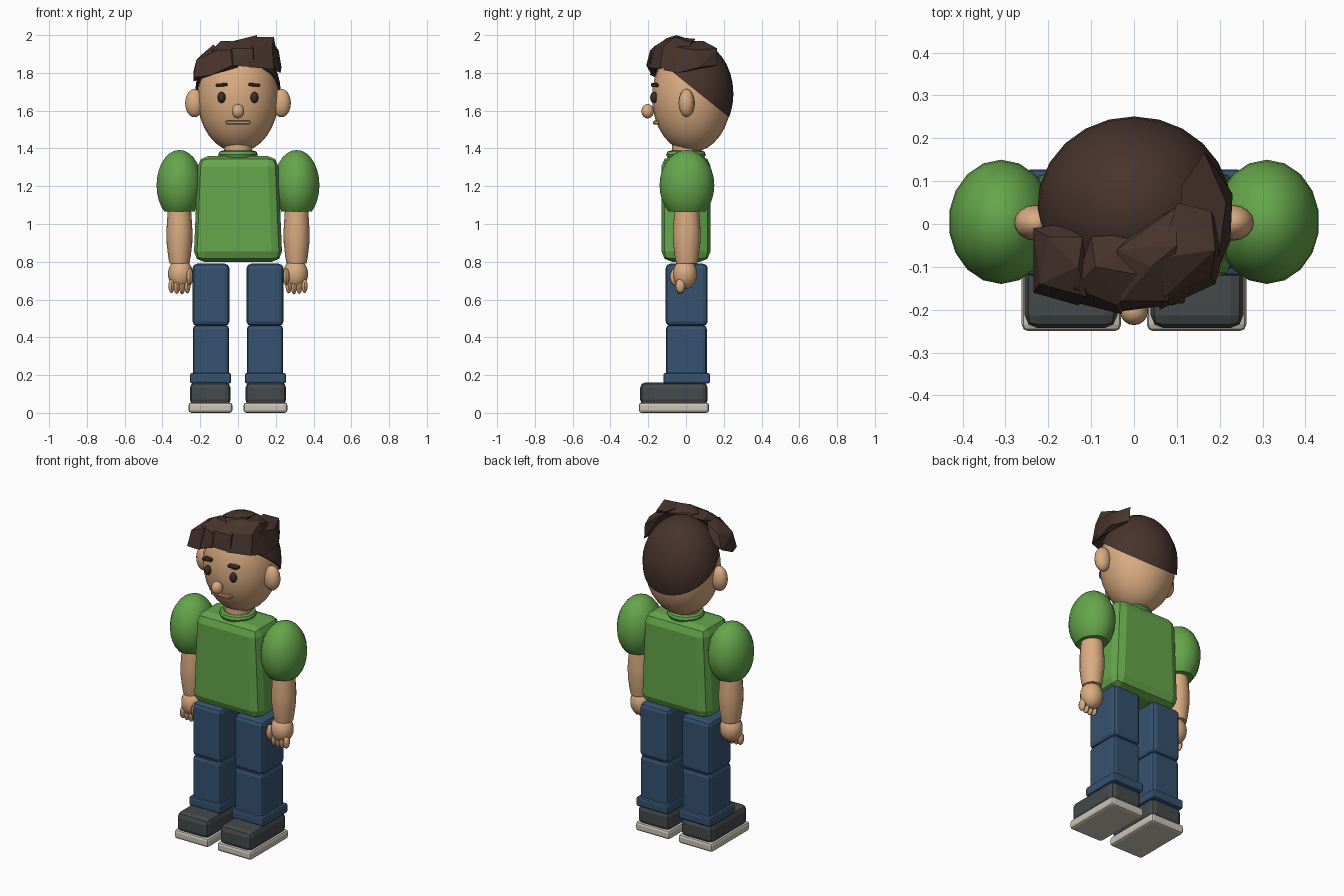
import bpy, bmesh, math
from mathutils import Matrix, Vector

if "Cube" in bpy.data.objects:
    bpy.data.objects.remove(bpy.data.objects["Cube"])


def mat(name, r, g, b):
    m = bpy.data.materials.new(name)
    m.diffuse_color = (r, g, b, 1)
    m.use_nodes = True
    m.node_tree.nodes["Principled BSDF"].inputs["Base Color"].default_value = m.diffuse_color
    return m


SKIN = mat("skin", 0.70, 0.41, 0.22)
LIP = mat("lip", 0.55, 0.30, 0.16)
GREEN = mat("green_shirt", 0.13, 0.38, 0.07)
DENIM = mat("denim_blue", 0.036, 0.085, 0.16)
SHOE = mat("shoe_grey", 0.058, 0.068, 0.07)
SOLE = mat("sole_cream", 0.60, 0.56, 0.47)
HAIR = mat("hair_brown", 0.064, 0.034, 0.026)
EYE = mat("eye_brown", 0.05, 0.026, 0.02)


def finish(bm, name, material, smooth=None):
    bmesh.ops.recalc_face_normals(bm, faces=bm.faces[:])
    me = bpy.data.meshes.new(name)
    bm.to_mesh(me)
    bm.free()
    me.materials.append(material)
    ob = bpy.data.objects.new(name, me)
    bpy.context.collection.objects.link(ob)
    if smooth:
        bpy.ops.object.select_all(action='DESELECT')
        ob.select_set(True)
        bpy.context.view_layer.objects.active = ob
        bpy.ops.object.shade_smooth_by_angle(angle=math.radians(smooth))
    return ob


def ellipsoid(name, c, r, material, seg=16, rings=12, cut=None):
    """Ellipsoid; cut = (point, normal) removes and caps the side the normal faces."""
    bm = bmesh.new()
    bmesh.ops.create_uvsphere(bm, u_segments=seg, v_segments=rings, radius=1)
    bmesh.ops.transform(bm, verts=bm.verts[:],
                        matrix=Matrix.Translation(c) @ Matrix.Diagonal((*r, 1)))
    if cut:
        res = bmesh.ops.bisect_plane(bm, geom=bm.verts[:] + bm.edges[:] + bm.faces[:],
                                     plane_co=cut[0], plane_no=cut[1], clear_outer=True)
        rim = [e for e in res['geom_cut'] if isinstance(e, bmesh.types.BMEdge)]
        bmesh.ops.contextual_create(bm, geom=rim)
    return finish(bm, name, material, 40)


def box(name, lo, hi, material, bevel, segs=2, taper=1.0, tilt=0.0):
    """Bevelled box between two corners; taper scales the top in x."""
    lo, hi = Vector(lo), Vector(hi)
    bm = bmesh.new()
    bmesh.ops.create_cube(bm, size=1)
    size = hi - lo
    for v in bm.verts:
        v.co = Vector(a * b for a, b in zip(v.co, size))
        if v.co.z > 0:
            v.co.x *= taper
    bmesh.ops.bevel(bm, geom=bm.edges[:], offset=bevel, segments=segs,
                    profile=0.5, affect='EDGES')
    bmesh.ops.transform(bm, verts=bm.verts[:],
                        matrix=Matrix.Translation((lo + hi) / 2) @ Matrix.Rotation(tilt, 4, 'Y'))
    return finish(bm, name, material)


def lathe(name, c, profile, material, seg=16, closed=False, sy=1.0):
    """Revolve (radius, z) points about a vertical axis through c."""
    bm = bmesh.new()
    rings = [[bm.verts.new((c[0] + r * math.cos(2 * math.pi * i / seg),
                            c[1] + sy * r * math.sin(2 * math.pi * i / seg), z))
              for i in range(seg)] for r, z in profile]
    pairs = list(zip(rings, rings[1:]))
    if closed:
        pairs.append((rings[-1], rings[0]))
    else:
        bm.faces.new(rings[0])
        bm.faces.new(rings[-1])
    for a, b in pairs:
        for i in range(seg):
            j = (i + 1) % seg
            bm.faces.new((a[i], a[j], b[j], b[i]))
    return finish(bm, name, material, 40)


def clump(name, pts):
    """Faceted lock of hair wrapped around a few points."""
    bm = bmesh.new()
    for p in pts:
        bm.verts.new(p)
    res = bmesh.ops.convex_hull(bm, input=bm.verts[:])
    loose = [v for v in bm.verts if not v.link_faces]
    bmesh.ops.delete(bm, geom=loose, context='VERTS')
    return finish(bm, name, HAIR)


# torso, neck and collar
box("torso", (-0.235, -0.13, 0.80), (0.235, 0.13, 1.36), GREEN, 0.055, 2, 0.9)
lathe("neck", (0, 0), [(0.075, 1.32), (0.075, 1.45)], SKIN)
lathe("collar", (0, 0), [(0.083 + 0.022 * math.cos(a * math.pi / 4),
                          1.367 + 0.022 * math.sin(a * math.pi / 4)) for a in range(8)],
      GREEN, 20, True)

# head and face
ellipsoid("head", (0, 0.03, 1.67), (0.215, 0.21, 0.29), SKIN, 24, 16)
ellipsoid("nose", (0, -0.203, 1.597), (0.033, 0.033, 0.038), SKIN)
box("mouth", (-0.065, -0.175, 1.527), (0.065, -0.14, 1.547), LIP, 0.005, 1)

# hair: cap with a hairline sloping down to the nape, then a faceted fringe
ellipsoid("hair_cap", (0, 0.037, 1.69), (0.227, 0.214, 0.28), HAIR, 24, 16,
          ((0, -0.09, 1.82), (0, -0.8, -1)))
clump("fringe_left", [
    (-.235, -.12, 1.755), (-.235, -.16, 1.775), (-.235, -.01, 1.81), (-.22, -.14, 1.87),
    (-.20, -.03, 1.89), (-.13, -.19, 1.79), (-.11, -.17, 1.92), (-.12, -.03, 1.94),
    (-.17, 0, 1.85), (-.13, -.10, 1.95)])
clump("fringe_mid_left", [
    (-.15, -.18, 1.785), (-.14, -.15, 1.92), (-.03, -.21, 1.84), (-.04, -.19, 1.92),
    (-.09, -.10, 1.97), (.02, -.12, 1.965), (.03, -.02, 1.95), (-.10, -.03, 1.95),
    (0, -.15, 1.83)])
clump("fringe_middle", [
    (-.04, -.205, 1.84), (.08, -.19, 1.83), (.08, -.18, 1.93), (-.03, -.18, 1.93),
    (.04, -.10, 1.985), (-.04, -.06, 1.965), (.10, .04, 1.97), (.10, -.05, 2.0),
    (0, -.02, 1.95)])
clump("fringe_right", [
    (.06, -.20, 1.83), (.19, -.14, 1.82), (.18, -.12, 1.94), (.07, -.17, 1.94),
    (.06, -.08, 1.99), (.19, -.06, 1.99), (.215, -.04, 1.85), (.10, .05, 1.98),
    (.18, .03, 1.96)])
clump("fringe_side", [
    (.19, -.12, 1.815), (.225, -.04, 1.80), (.23, .07, 1.83), (.215, .05, 1.92),
    (.17, .165, 1.84), (.165, .165, 1.93), (.11, .09, 1.97), (.20, -.06, 1.94),
    (.11, -.03, 1.96)])

for s, side in ((-1, "left"), (1, "right")):
    # facial features
    ellipsoid(side + "_ear", (s * 0.23, 0.003, 1.64), (0.05, 0.042, 0.075), SKIN)
    ellipsoid(side + "_eye", (s * 0.087, -0.17, 1.67), (0.021, 0.02, 0.03), EYE, 12, 8)
    box(side + "_eyebrow", (s * 0.087 - 0.032, -0.185, 1.728),
        (s * 0.087 + 0.032, -0.145, 1.745), HAIR, 0.005, 1, 1, s * 0.08)

    # arm with puffed sleeve
    x = s * 0.31
    ellipsoid(side + "_sleeve", (x, 0.005, 1.205), (0.123, 0.145, 0.187), GREEN, 18, 14,
              ((0, 0, 1.067), (0, 0, -1)))
    lathe(side + "_arm", (x, 0.004),
          [(0.058, 1.12), (0.064, 1.04), (0.069, 0.96), (0.068, 0.90), (0.060, 0.83),
           (0.053, 0.79)], SKIN, 16, False, 1.06)

    # hand: palm, fingers and thumb
    ellipsoid(side + "_palm", (x - s * 0.005, -0.005, 0.735), (0.066, 0.064, 0.08), SKIN)
    for i in range(4):
        ellipsoid(f"{side}_finger_{i + 1}", (x + s * (-0.042 + 0.028 * i), -0.03, 0.672),
                  (0.017, 0.025, 0.046 - 0.005 * abs(i - 1.3)), SKIN, 10, 8)
    ellipsoid(side + "_thumb", (x - s * 0.055, -0.055, 0.72), (0.018, 0.03, 0.045), SKIN, 10, 8)

    # leg, cuff and shoe
    for part, cx, hw, y0, y1, z0, z1, m, bev in (
            ("thigh", 0.143, 0.098, -0.108, 0.115, 0.46, 0.79, DENIM, 0.025),
            ("shin", 0.143, 0.096, -0.106, 0.11, 0.17, 0.465, DENIM, 0.02),
            ("trouser_cuff", 0.145, 0.109, -0.12, 0.127, 0.155, 0.212, DENIM, 0.012),
            ("shoe", 0.147, 0.108, -0.243, 0.115, 0.04, 0.162, SHOE, 0.03),
            ("sole", 0.146, 0.116, -0.25, 0.122, 0.0, 0.055, SOLE, 0.015)):
        box(f"{side}_{part}", (s * cx - hw, y0, z0), (s * cx + hw, y1, z1), m, bev)
